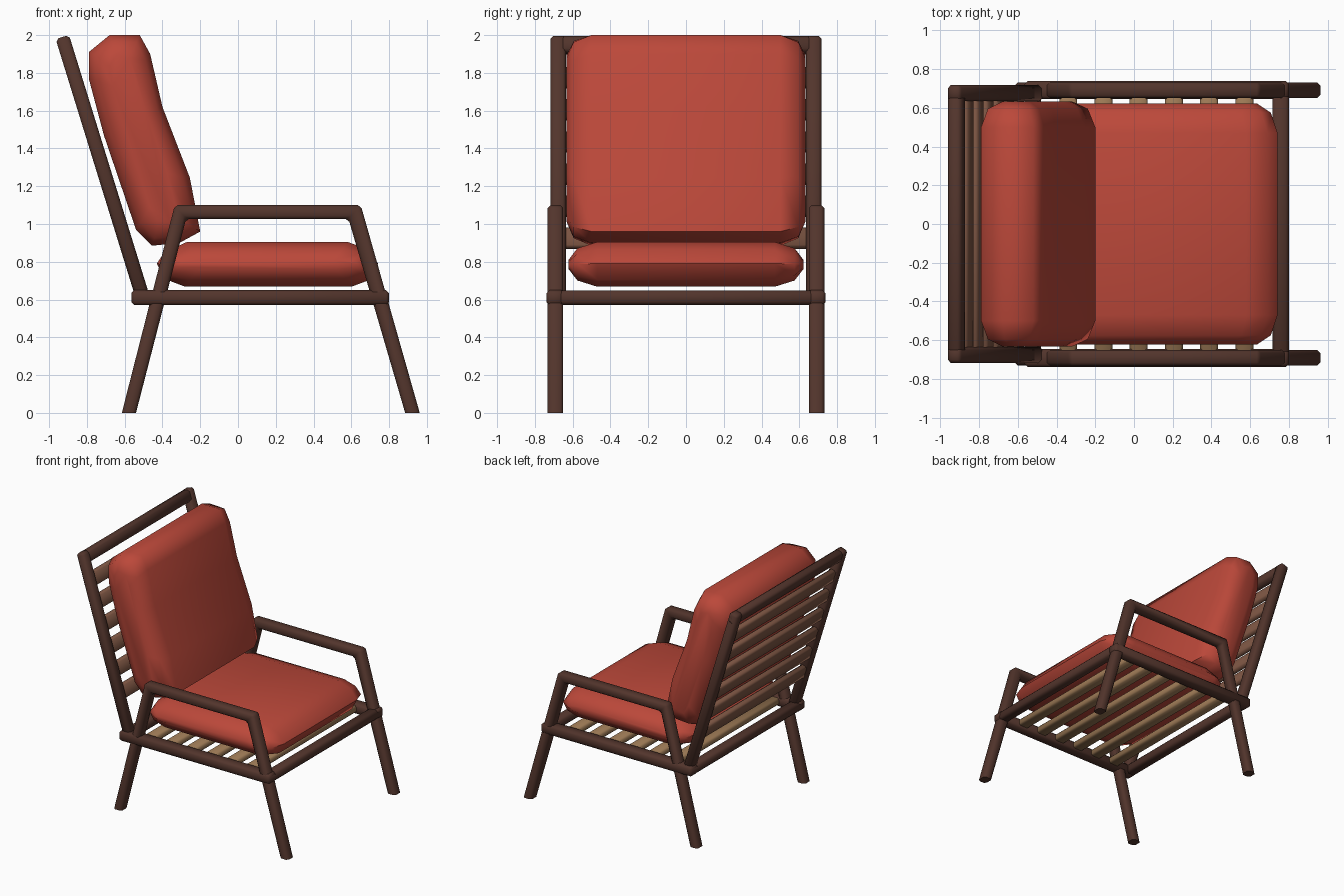
import bpy, bmesh, math
from mathutils import Vector

if "Cube" in bpy.data.objects:
    bpy.data.objects.remove(bpy.data.objects["Cube"])


def material(name, rgb):
    m = bpy.data.materials.new(name)
    m.diffuse_color = (*rgb, 1)
    m.use_nodes = True
    m.node_tree.nodes["Principled BSDF"].inputs["Base Color"].default_value = m.diffuse_color
    return m


DARK = material("dark wood", (0.085, 0.035, 0.025))
BROWN = material("mid brown wood", (0.20, 0.09, 0.055))
TAN = material("tan wood", (0.33, 0.19, 0.09))
RED = material("red fabric", (0.50, 0.065, 0.042))


def finish(bm, name, mat, angle):
    bmesh.ops.recalc_face_normals(bm, faces=bm.faces)
    me = bpy.data.meshes.new(name)
    bm.to_mesh(me)
    bm.free()
    me.materials.append(mat)
    ob = bpy.data.objects.new(name, me)
    bpy.context.collection.objects.link(ob)
    bpy.ops.object.select_all(action='DESELECT')
    ob.select_set(True)
    bpy.context.view_layer.objects.active = ob
    bpy.ops.object.shade_smooth_by_angle(angle=math.radians(angle))
    return ob


def loft(rings):
    bm = bmesh.new()
    loops = [[bm.verts.new(p) for p in r] for r in rings]
    n = len(loops[0])
    for a, b in zip(loops, loops[1:]):
        for i in range(n):
            bm.faces.new((a[i], a[(i + 1) % n], b[(i + 1) % n], b[i]))
    bm.faces.new(loops[0])
    bm.faces.new(loops[-1])
    return bm


def prism(name, pts, y0, y1, mat, bevel=0.016):
    """Side profile (x, z) extruded along y, with chamfered edges."""
    bm = loft([[(x, y, z) for x, z in pts] for y in (y0, y1)])
    bmesh.ops.recalc_face_normals(bm, faces=bm.faces)
    # keep the foot soles crisp: only edges above the ground are chamfered
    edges = [e for e in bm.edges if max(v.co.z for v in e.verts) > 0.01]
    bmesh.ops.bevel(bm, geom=edges, offset=bevel, segments=1, affect='EDGES')
    return finish(bm, name, mat, 50)


def rect(x0, x1, z0, z1):
    return [(x0, z0), (x1, z0), (x1, z1), (x0, z1)]


# side frames: legs and armrest in one bent outline
frame = [(-0.615, 0), (-0.335, 1.1), (0.65, 1.1), (0.962, 0),
         (0.885, 0), (0.585, 1.027), (-0.275, 1.027), (-0.54, 0)]
for side, s in (("right", -1), ("left", 1)):
    prism(side + "_legs_and_armrest", frame, s * 0.65, s * 0.732, DARK)
    prism(side + "_seat_rail", rect(-0.565, 0.80, 0.57, 0.65), s * 0.645, s * 0.738, DARK)

# front and rear seat rails
prism("front_seat_rail", rect(0.715, 0.80, 0.572, 0.648), -0.735, 0.735, DARK)
prism("rear_seat_rail", rect(-0.565, -0.48, 0.572, 0.648), -0.735, 0.735, DARK)

# seat slats
for i in range(6):
    x = -0.34 + i * 0.182
    prism("seat_slat", rect(x - 0.046, x + 0.046, 0.585, 0.64), -0.68, 0.68, TAN, 0.012)

# leaning backrest: local coordinates along the post (d) and across it (n)
top = Vector((-0.93, 1.99))
d = Vector((-0.295, 0.955)).normalized()
n = Vector((d.y, -d.x))


def leaning(t0, t1, w0, w1):
    return [tuple(top - d * t + n * w) for t, w in ((t0, w0), (t1, w0), (t1, w1), (t0, w1))]


for side, s in (("right", -1), ("left", 1)):
    prism(side + "_back_post", leaning(0, 1.45, -0.037, 0.037), s * 0.635, s * 0.718, DARK)
prism("back_top_rail", leaning(0.001, 0.09, -0.036, 0.036), -0.718, 0.718, DARK)
for i in range(6):
    t = 1.115 - i * 0.178
    prism("back_slat", leaning(t - 0.055, t + 0.055, -0.028, 0.022), -0.66, 0.66, BROWN, 0.012)


def cushion(name, profile, lean, stations):
    """Profile lofted along y; each station is (y, long scale, thin scale)."""
    pts = [Vector(p) for p in profile]
    c = sum(pts, Vector((0, 0))) / len(pts)
    u = Vector((math.cos(lean), math.sin(lean)))
    v = Vector((-u.y, u.x))
    rings = []
    for y, a, b in [(-y, a, b) for y, a, b in stations] + stations[::-1]:
        q = [c + u * (p - c).dot(u) * a + v * (p - c).dot(v) * b for p in pts]
        rings.append([(p.x, y, p.y) for p in q])
    return finish(loft(rings), name, RED, 60)


# cushions
cushion("seat_cushion",
        [(-0.43, 0.79), (-0.39, 0.85), (-0.27, 0.905), (0.58, 0.905), (0.69, 0.865),
         (0.742, 0.79), (0.70, 0.705), (0.60, 0.668), (-0.28, 0.668), (-0.39, 0.71)],
        0, [(0.622, 0.82, 0.2), (0.575, 0.94, 0.72), (0.47, 1, 1)])
cushion("back_cushion",
        [(-0.79, 1.91), (-0.68, 2.0), (-0.52, 2.0), (-0.465, 1.9), (-0.40, 1.62),
         (-0.255, 1.245), (-0.20, 0.96), (-0.31, 0.90), (-0.455, 0.885),
         (-0.54, 0.97), (-0.71, 1.47), (-0.79, 1.77)],
        math.radians(107), [(0.632, 0.80, 0.4), (0.595, 0.94, 0.8), (0.50, 1, 1)])
